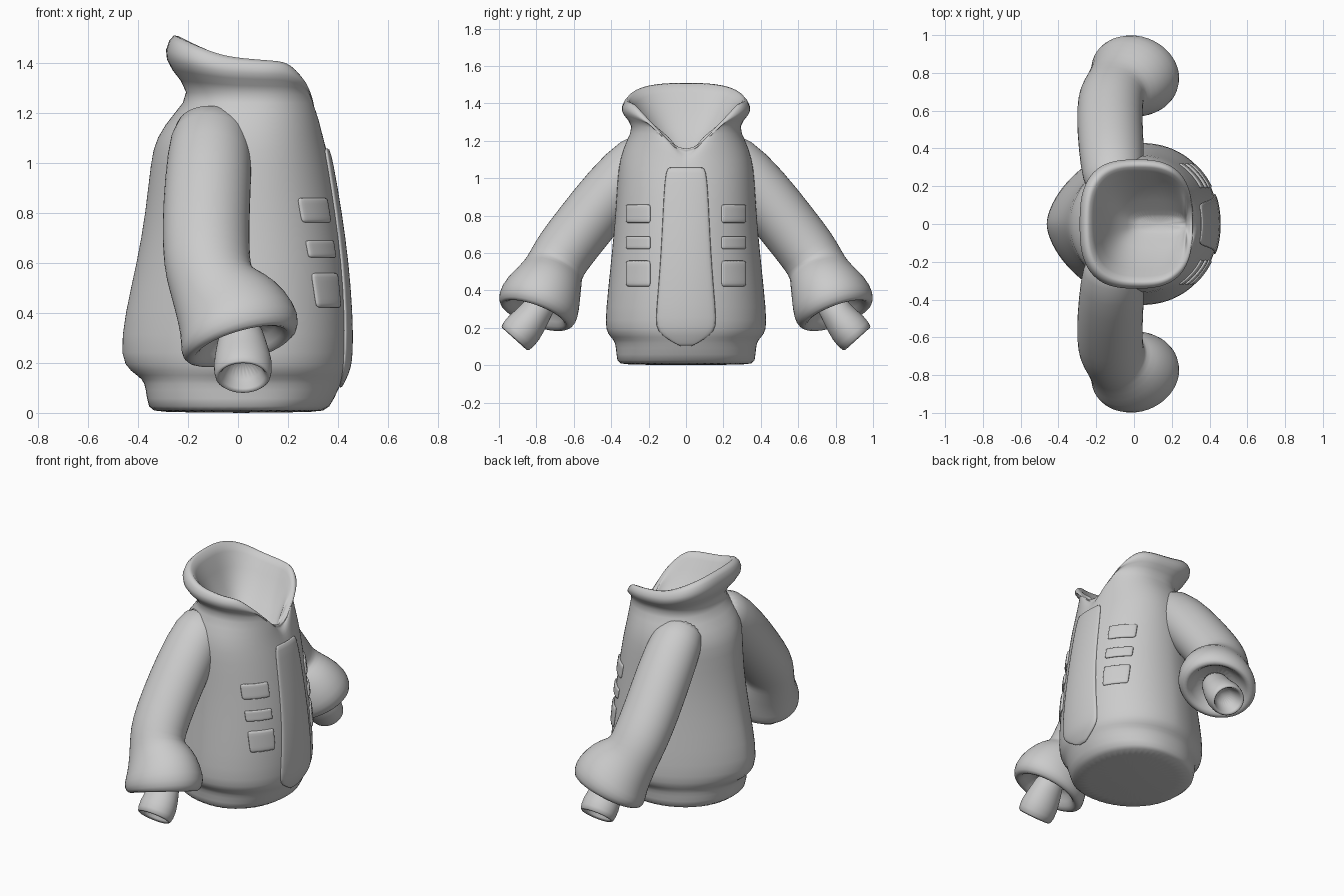
import bpy
import bmesh
from math import cos, sin, pi
from mathutils import Vector

cube = bpy.data.objects.get("Cube")
if cube:
    bpy.data.objects.remove(cube)

cloth = bpy.data.materials.new("plain grey")
cloth.use_nodes = True
cloth.diffuse_color = (0.6, 0.6, 0.6, 1)
cloth.node_tree.nodes["Principled BSDF"].inputs["Base Color"].default_value = (0.6, 0.6, 0.6, 1)
SEGS = 48
MID = 0.04  # widest line of the torso


def finish(name, bm, mirror=False, thickness=0):
    bmesh.ops.recalc_face_normals(bm, faces=bm.faces)
    mesh = bpy.data.meshes.new(name)
    bm.to_mesh(mesh)
    bm.free()
    mesh.materials.append(cloth)
    mesh.shade_smooth()
    obj = bpy.data.objects.new(name, mesh)
    bpy.context.collection.objects.link(obj)
    if thickness:
        solid = obj.modifiers.new("thickness", 'SOLIDIFY')
        solid.thickness = thickness
        solid.offset = 0
    if mirror:
        mir = obj.modifiers.new("mirror", 'MIRROR')
        mir.use_axis = (False, True, False)
    smooth = obj.modifiers.new("smooth", 'SUBSURF')
    smooth.levels = smooth.render_levels = 1


def loft(bm, rings):
    """Skin closed rings of points and cap both ends."""
    loops = [[bm.verts.new(p) for p in ring] for ring in rings]
    for a, b in zip(loops, loops[1:]):
        for i in range(len(a)):
            j = (i + 1) % len(a)
            bm.faces.new((a[i], a[j], b[j], b[i]))
    bm.faces.new(loops[0])
    bm.faces.new(loops[-1])


def oval(back, front, half, mid, front_power, back_power):
    """Rounded outline in plan, starting at the front opening."""
    points = []
    for i in range(SEGS):
        c, s = cos(2 * pi * i / SEGS), sin(2 * pi * i / SEGS)
        power = front_power if c > 0 else back_power
        reach = front - mid if c > 0 else back - mid
        side = half if s > 0 else -half
        points.append((mid + reach * abs(c) ** (2 / power), side * abs(s) ** (2 / power)))
    return points


# Torso profile: height, back, front, half width, back roundness
torso = [(0.0, -0.33, 0.33, 0.35, 2.1), (0.015, -0.36, 0.365, 0.37, 2.1), (0.10, -0.37, 0.405, 0.375, 2.1),
         (0.135, -0.38, 0.42, 0.385, 2), (0.165, -0.43, 0.438, 0.42, 1.75), (0.22, -0.475, 0.45, 0.435, 1.65),
         (0.4, -0.453, 0.448, 0.418, 1.65), (0.6, -0.405, 0.432, 0.397, 1.7), (0.8, -0.37, 0.405, 0.378, 1.75),
         (1.0, -0.35, 0.37, 0.367, 1.9), (1.1, -0.33, 0.345, 0.355, 2.1), (1.2, -0.255, 0.335, 0.32, 2.2)]


# Collar rim dips to a V at the front and rises at the back
def rim_height(x, y):
    if x < 0:
        return 1.425 + 0.09 * (-x / 0.25) ** 1.4
    return min(1.425 - 0.08 * x, 1.15 + 1.04 * max(0, abs(y) - 0.04))


def collar(back, front, half, power):
    return oval(back, front, half, (back + front) / 2, power, power)


rim = collar(-0.255, 0.305, 0.315, 2.8)
tops = [rim_height(x, y) for x, y in rim]
neck = [min(1.28, t - 0.03) for t in tops]

rings = []
for z, back, front, half, power in torso:
    drop = 0.08 if z < 1.15 else 0.055
    outline = oval(back, front, half, MID, 2.1, power)
    rings.append([(x, y, min(z, t - drop)) for (x, y), t in zip(outline, tops)])


def collar_ring(outline, heights):
    rings.append([(x, y, z) for (x, y), z in zip(outline, heights)])


def between(f):
    return [n + f * (t - n) for n, t in zip(neck, tops)]


collar_ring(collar(-0.18, 0.315, 0.275, 2.4), neck)
collar_ring(collar(-0.275, 0.31, 0.34, 2.6), between(0.4))
collar_ring(collar(-0.30, 0.315, 0.35, 2.8), between(0.72))
collar_ring(rim, between(1.04))
collar_ring(collar(-0.22, 0.285, 0.29, 2.8), [t - 0.02 for t in tops])
collar_ring(collar(-0.14, 0.28, 0.19, 2.8), [min(1.24, t - 0.03) for t in tops])
collar_ring(collar(-0.02, 0.275, 0.06, 3), [min(1.13, t - 0.035) for t in tops])
collar_ring(collar(0.0, 0.27, 0.04, 3), [1.10] * SEGS)
bm = bmesh.new()
loft(bm, rings)
finish("jacket_body", bm)


# Surface point of the torso front, used by the pieces sewn onto it
def front_x(y, z):
    for a, b in zip(torso, torso[1:]):
        if a[0] <= z <= b[0]:
            f = (z - a[0]) / (b[0] - a[0])
            front, half = (a[k] + (b[k] - a[k]) * f for k in (2, 3))
            return MID + (front - MID) * (1 - abs(y / half) ** 2.1) ** (1 / 2.1)


def sewn_patch(name, rows, mirror):
    """Panel following the torso; rows hold height, inner and outer y."""
    bm = bmesh.new()
    cols = 8
    grid = []
    for z, a, b in rows:
        ys = [a + (b - a) * i / cols for i in range(cols + 1)]
        grid.append([bm.verts.new((front_x(y, z) + 0.003, y, z)) for y in ys])
    for p, q in zip(grid, grid[1:]):
        for i in range(cols):
            bm.faces.new((p[i], p[i + 1], q[i + 1], q[i]))
    finish(name, bm, mirror, thickness=0.016)


sewn_patch("front_placket",
           [(z, -w, w) for z, w in [(0.10, 0.025), (0.14, 0.10), (0.18, 0.155), (0.24, 0.165), (0.4, 0.15),
                                    (0.6, 0.135), (0.8, 0.125), (1.0, 0.115), (1.06, 0.10)]], False)
for label, low, high in (("lower_pocket", 0.42, 0.56), ("middle_pocket", 0.62, 0.69), ("upper_pocket", 0.76, 0.86)):
    sewn_patch(label, [(low + (high - low) * k / 4, 0.19, 0.32) for k in range(5)], True)


def tube(name, stations):
    """Sweep ovals along a path; stations hold x, y, z, x radius, cross radius."""
    rings, last = [], None
    for i, (x, y, z, rx, rn) in enumerate(stations):
        k = max(i, 1)
        axis = (Vector(stations[k][:3]) - Vector(stations[k - 1][:3])).normalized()
        if last and axis.dot(last) < 0:
            axis = -axis
        last = axis
        side = (Vector((1, 0, 0)) - axis * axis.x).normalized()
        up = axis.cross(side)
        rings.append([Vector((x, y, z)) + side * rx * cos(2 * pi * j / 24) + up * rn * sin(2 * pi * j / 24)
                      for j in range(24)])
    bm = bmesh.new()
    loft(bm, rings)
    finish(name, bm, mirror=True)


# Sleeve with a flared, hollow cuff that opens outward
tube("sleeve", [(-0.10, 0.15, 1.17, 0.13, 0.10), (-0.11, 0.25, 1.095, 0.165, 0.155),
                (-0.12, 0.40, 0.93, 0.175, 0.163), (-0.13, 0.55, 0.74, 0.175, 0.162),
                (-0.125, 0.66, 0.60, 0.175, 0.16), (-0.11, 0.695, 0.535, 0.172, 0.158),
                (-0.085, 0.715, 0.485, 0.185, 0.168), (-0.035, 0.75, 0.41, 0.225, 0.198),
                (0.0, 0.784, 0.335, 0.252, 0.226), (0.018, 0.803, 0.285, 0.243, 0.215),
                (0.025, 0.812, 0.26, 0.205, 0.185), (0.018, 0.80, 0.29, 0.165, 0.15),
                (0.0, 0.77, 0.36, 0.13, 0.12)])

# Short hollow inner cuff
tube("inner_cuff", [(0.01, 0.75, 0.37, 0.08, 0.08), (0.015, 0.81, 0.27, 0.10, 0.085),
                    (0.02, 0.87, 0.195, 0.122, 0.11), (0.02, 0.92, 0.135, 0.112, 0.10),
                    (0.02, 0.917, 0.138, 0.09, 0.08), (0.02, 0.85, 0.22, 0.06, 0.055)])
